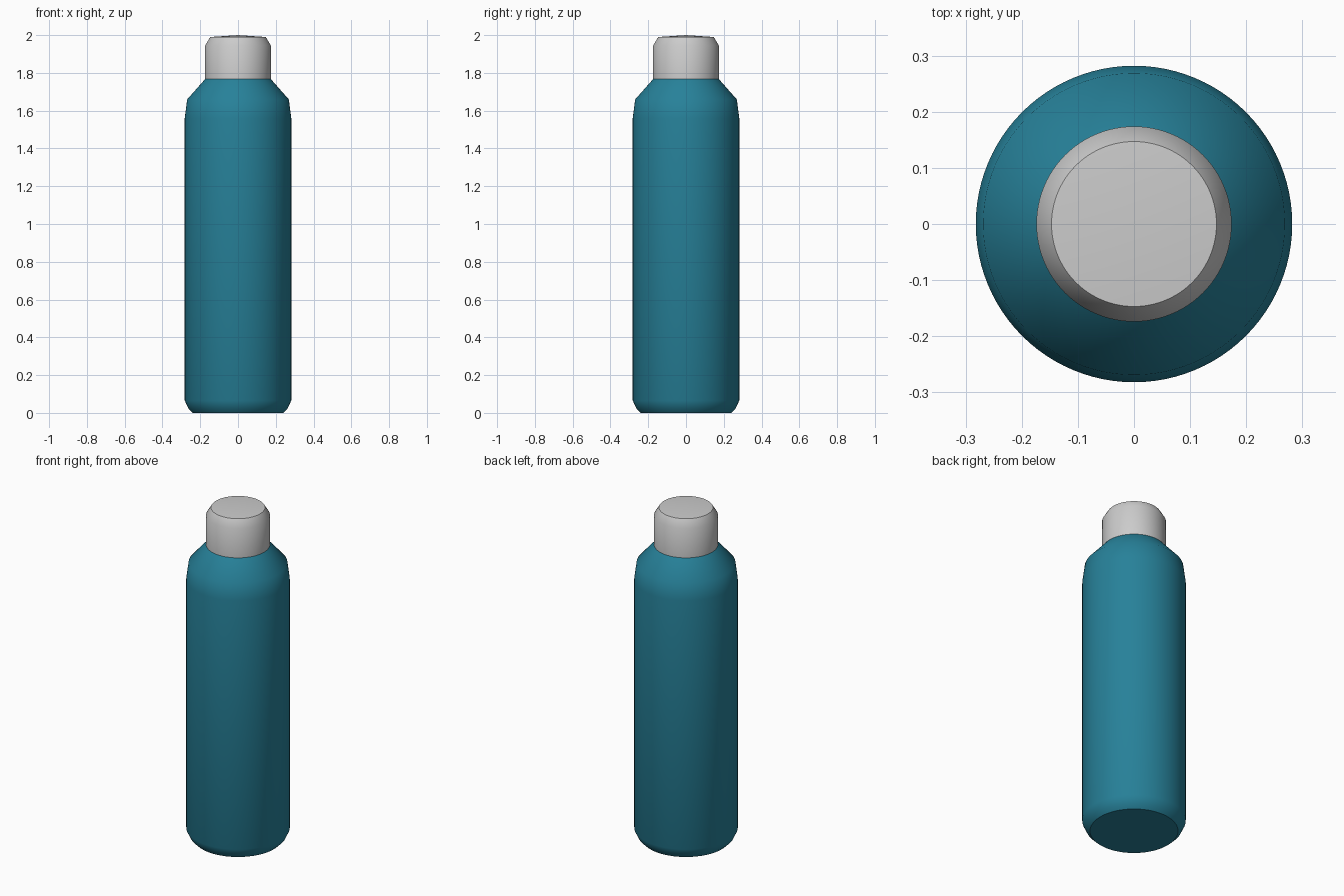
import bpy, bmesh, math

if "Cube" in bpy.data.objects:
    bpy.data.objects.remove(bpy.data.objects["Cube"])

SEGMENTS = 96


def lathe(name, profile):
    """Revolve (radius, z) points around the z axis; points at radius 0 close the ends."""
    bm = bmesh.new()
    verts = [bm.verts.new((r, 0, z)) for r, z in profile]
    edges = [bm.edges.new(pair) for pair in zip(verts, verts[1:])]
    bmesh.ops.spin(bm, geom=verts + edges, axis=(0, 0, 1), cent=(0, 0, 0),
                   angle=math.tau, steps=SEGMENTS, use_duplicate=False)
    bmesh.ops.remove_doubles(bm, verts=bm.verts, dist=1e-4)
    bmesh.ops.recalc_face_normals(bm, faces=bm.faces)
    mesh = bpy.data.meshes.new(name)
    bm.to_mesh(mesh)
    bm.free()
    obj = bpy.data.objects.new(name, mesh)
    bpy.context.collection.objects.link(obj)
    # Smooth sides, sharp rims
    bpy.ops.object.select_all(action='DESELECT')
    obj.select_set(True)
    bpy.context.view_layer.objects.active = obj
    bpy.ops.object.shade_smooth_by_angle(angle=math.radians(36))
    return obj


# Bottle body: rounded foot, straight wall, sloping shoulder
body = lathe("bottle_body", [
    (0, 0), (0.24, 0), (0.262, 0.022), (0.282, 0.065),
    (0.282, 1.56), (0.269, 1.66), (0.174, 1.767), (0, 1.767)])
teal = bpy.data.materials.new("teal_paint")
teal.diffuse_color = (0.02, 0.22, 0.32, 1)
teal.use_nodes = True
teal.node_tree.nodes["Principled BSDF"].inputs["Base Color"].default_value = teal.diffuse_color
body.data.materials.append(teal)

# Screw cap: straight side, bevelled rim, very slightly domed top
lathe("cap", [
    (0, 1.76), (0.174, 1.76), (0.174, 1.945), (0.147, 1.99), (0, 2.0)])
